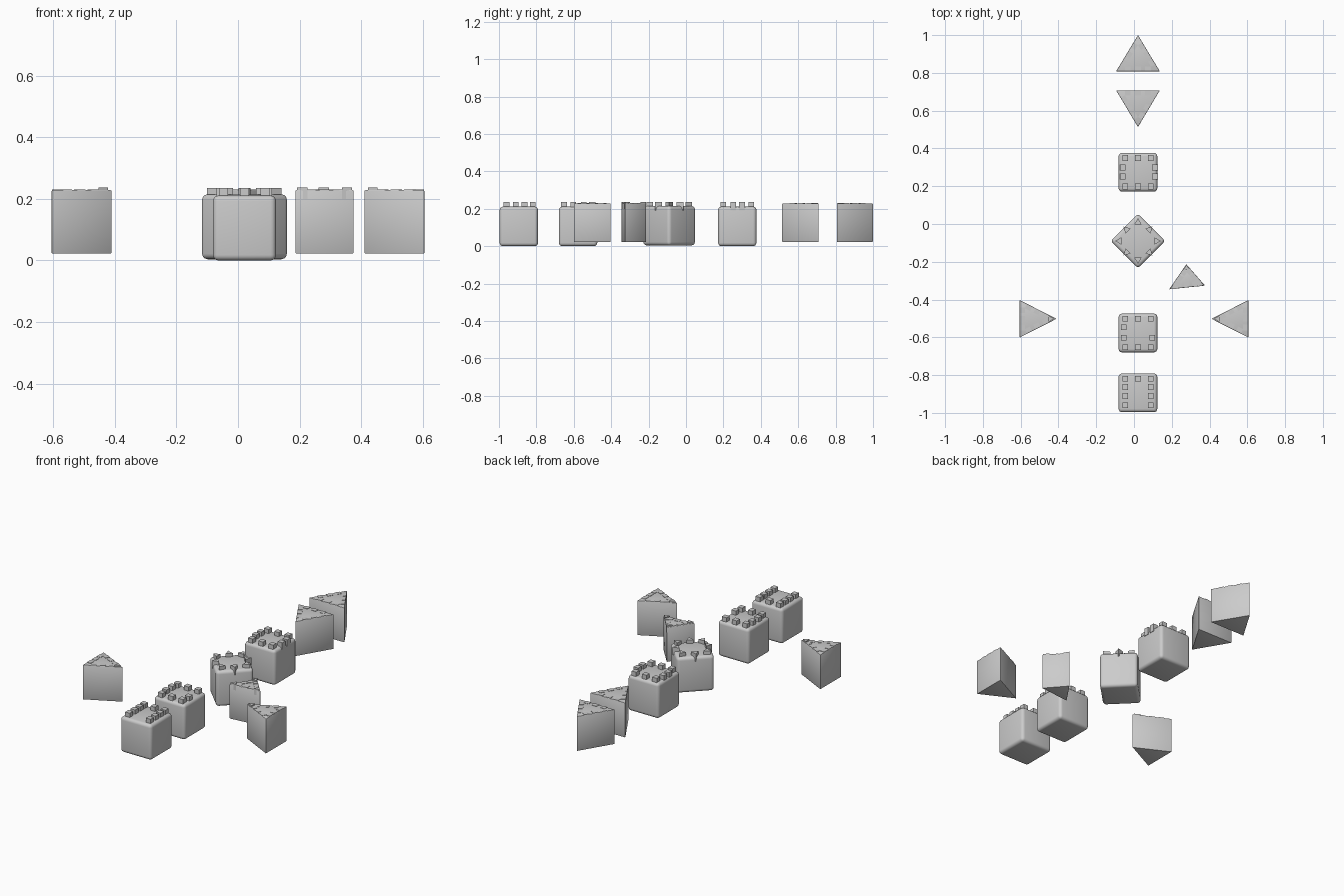
import bpy, bmesh, math
from mathutils import Vector

if "Cube" in bpy.data.objects:
    bpy.data.objects.remove(bpy.data.objects["Cube"])

grey = bpy.data.materials.new("light_grey")
grey.use_nodes = True
grey.diffuse_color = (0.6, 0.6, 0.6, 1)
grey.node_tree.nodes["Principled BSDF"].inputs["Base Color"].default_value = (0.6, 0.6, 0.6, 1)


def prism(name, outline, z0, z1, bevel=0.0, segments=1):
    """Extrude a flat outline from z0 to z1, with optional rounded edges."""
    bm = bmesh.new()
    face = bm.faces.new([bm.verts.new((p[0], p[1], z0)) for p in outline])
    top = bmesh.ops.extrude_face_region(bm, geom=[face])
    for v in top["geom"]:
        if isinstance(v, bmesh.types.BMVert):
            v.co.z = z1
    bmesh.ops.recalc_face_normals(bm, faces=bm.faces)
    if bevel:
        bmesh.ops.bevel(bm, geom=bm.edges[:], offset=bevel, segments=segments,
                        profile=0.5, affect='EDGES')
    mesh = bpy.data.meshes.new(name)
    bm.to_mesh(mesh)
    bm.free()
    mesh.materials.append(grey)
    obj = bpy.data.objects.new(name, mesh)
    bpy.context.collection.objects.link(obj)
    if bevel:
        bpy.ops.object.select_all(action='DESELECT')
        obj.select_set(True)
        bpy.context.view_layer.objects.active = obj
        bpy.ops.object.shade_smooth_by_angle(angle=math.radians(40))
    return obj


def polygon(cx, cy, radius, sides, angle):
    return [(cx + radius * math.cos(angle + math.tau * i / sides),
             cy + radius * math.sin(angle + math.tau * i / sides)) for i in range(sides)]


def block(name, cx, cy, turn=0.0, z=0.0):
    outline = polygon(cx, cy, 0.1025 * math.sqrt(2), 4, turn + math.pi / 4)
    prism(name, outline, z, z + 0.211, 0.018, 4)


def square_studs(name, cx, cy, spots):
    for x, y in spots:
        prism(name, polygon(cx + x, cy + y, 0.0215, 4, math.pi / 4), 0.19, 0.236)


# Square towers with battlements
CX, S = 0.021, 0.068
row = [(-S, 0.075), (0, 0.075), (S, 0.075)]
bottom_row = [(x, -y) for x, y in row]
front_side = [(x, y) for x in (-S, S) for y in (0.031, -0.016, -0.066)]
block("front_tower", CX, -0.894)
square_studs("front_tower_merlon", CX, -0.894, row + front_side)
block("middle_tower", CX, -0.577)
square_studs("middle_tower_merlon", CX, -0.577,
             row + bottom_row + [(-0.075, 0.03), (-0.075, -0.025), (0.075, -0.025)])
block("rear_tower", CX, 0.274)
square_studs("rear_tower_merlon", CX, 0.274, row + bottom_row +
             [(x, y) for x in (-0.08, 0.09) for y in (0.025, -0.022)])

# Diamond tower with triangular battlements all round
block("diamond_tower", CX, -0.09, math.pi / 4, 0.004)
for i in range(8):
    a = i * math.pi / 4
    r = 0.098 if i % 2 == 0 else 0.085
    prism("diamond_tower_merlon",
          polygon(CX + r * math.cos(a), -0.09 + r * math.sin(a), 0.023, 3, a), 0.19, 0.236)


def wedge(name, corners, raised):
    """Triangular tower: raised corner studs, near-flush studs along the edges."""
    pts = [Vector(c) for c in corners]
    centre = sum(pts, Vector((0, 0))) / 3
    prism(name, pts, 0.022, 0.229, 0.003, 2)
    for p in (pts[i] for i in raised):
        mid = p + (centre - p) * 0.25
        d = p - centre
        prism(name + "_corner_merlon",
              polygon(mid.x, mid.y, 0.02, 3, math.atan2(d.y, d.x)), 0.2, 0.237)
    for i in range(3):
        a, b = pts[i], pts[(i + 1) % 3]
        side = (b - a).normalized()
        inward = Vector((-side.y, side.x))
        if inward.dot(centre - a) < 0:
            inward = -inward
        for t in (0.27, 0.5, 0.73):
            p = a.lerp(b, t)
            prism(name + "_edge_merlon",
                  [p - side * 0.015 + inward * 0.001, p + side * 0.015 + inward * 0.001,
                   p + side * 0.015 + inward * 0.027, p - side * 0.015 + inward * 0.027],
                  0.215, 0.231)


# Triangular towers
wedge("back_wedge", [(0.021, 1.0), (-0.095, 0.808), (0.137, 0.808)], [])
wedge("inner_back_wedge", [(0.021, 0.513), (0.137, 0.708), (-0.095, 0.708)], [])
wedge("right_wedge", [(-0.41, -0.502), (-0.605, -0.403), (-0.605, -0.601)], [0])
wedge("left_wedge", [(0.41, -0.502), (0.605, -0.601), (0.605, -0.403)], [0])
wedge("small_wedge", [(0.277, -0.213), (0.186, -0.346), (0.376, -0.326)], [0, 1, 2])
